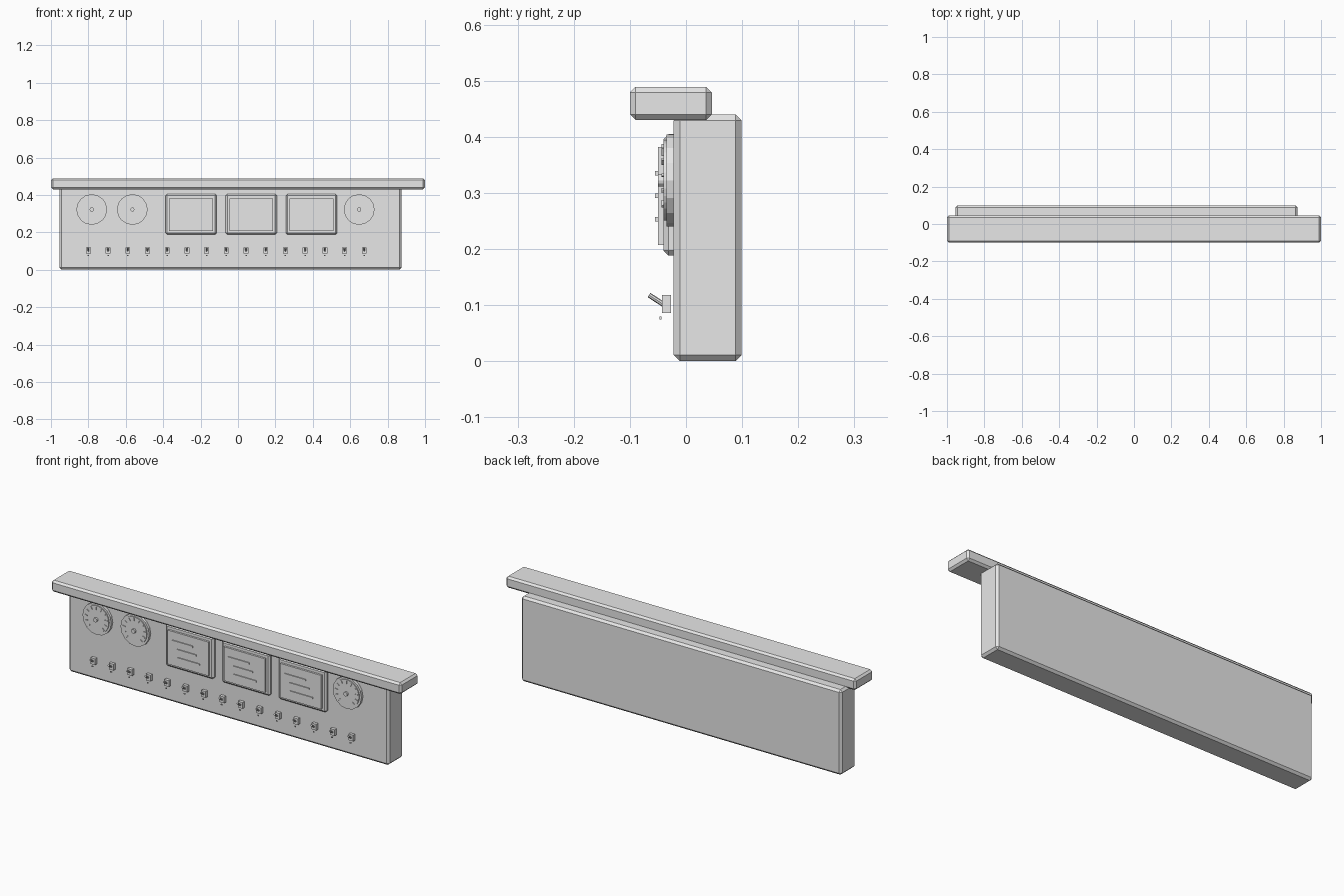
import bpy, bmesh, math
from mathutils import Matrix, Vector

if "Cube" in bpy.data.objects:
    bpy.data.objects.remove(bpy.data.objects["Cube"])

grey = bpy.data.materials.new("plain_grey")
grey.diffuse_color = (0.8, 0.8, 0.8, 1)
grey.use_nodes = True
grey.node_tree.nodes["Principled BSDF"].inputs["Base Color"].default_value = grey.diffuse_color


def finish(name, bm):
    bmesh.ops.recalc_face_normals(bm, faces=bm.faces[:])
    me = bpy.data.meshes.new(name)
    bm.to_mesh(me)
    bm.free()
    me.materials.append(grey)
    ob = bpy.data.objects.new(name, me)
    bpy.context.collection.objects.link(ob)
    return ob


def box(name, x, y, z, bevel=0.0):
    """Box from (min, max) ranges, with an optional chamfer."""
    bm = bmesh.new()
    size = Vector((x[1] - x[0], y[1] - y[0], z[1] - z[0]))
    mid = Vector((sum(x) / 2, sum(y) / 2, sum(z) / 2))
    bmesh.ops.create_cube(bm, size=1, matrix=Matrix.Translation(mid) @ Matrix.Diagonal((*size, 1)))
    if bevel:
        bmesh.ops.bevel(bm, geom=bm.edges[:], offset=bevel, segments=1, affect='EDGES')
    return finish(name, bm)


def disc(name, x, z, y, r, sides):
    """Cylinder whose axis runs along y."""
    bm = bmesh.new()
    m = Matrix.Translation((x, sum(y) / 2, z)) @ Matrix.Rotation(math.pi / 2, 4, 'X')
    bmesh.ops.create_cone(bm, cap_ends=True, segments=sides, radius1=r, radius2=r,
                          depth=y[1] - y[0], matrix=m)
    return finish(name, bm)


# Main panel and overhanging hood
box("panel", (-0.955, 0.875), (-0.022, 0.099), (0, 0.44), 0.011)
box("glare_hood", (-1, 1), (-0.1, 0.046), (0.43, 0.489), 0.01)

# Round gauges: bezel, face, hub and tick marks
GZ = 0.322
for i, gx in enumerate((-0.782, -0.565, 0.648)):
    disc(f"gauge_bezel_{i}", gx, GZ, (-0.035, -0.018), 0.082, 16)
    disc(f"gauge_face_{i}", gx, GZ, (-0.04, -0.03), 0.071, 32)
    disc(f"gauge_hub_{i}", gx, GZ, (-0.05, -0.038), 0.011, 12)
    bm = bmesh.new()
    for k in range(11):
        a = math.radians(-135 + 27 * k)
        m = (Matrix.Translation((gx, -0.041, GZ)) @ Matrix.Rotation(a, 4, 'Y')
             @ Matrix.Translation((0, 0, 0.058)) @ Matrix.Diagonal((0.004, 0.005, 0.015, 1)))
        bmesh.ops.create_cube(bm, size=1, matrix=m)
    finish(f"gauge_ticks_{i}", bm)

# Display screens: chamfered frame, glass and three readout bars
for i, sx in enumerate((-0.251, 0.071, 0.393)):
    box(f"screen_frame_{i}", (sx - 0.137, sx + 0.137), (-0.04, -0.01), (0.188, 0.405), 0.009)
    box(f"screen_glass_{i}", (sx - 0.117, sx + 0.117), (-0.05, -0.038), (0.207, 0.382))
    for k, (z, x0, x1) in enumerate(((0.335, -0.09, 0.03), (0.295, -0.06, 0.05),
                                     (0.253, -0.06, 0.07))):
        box(f"screen_bar_{i}_{k}", (sx + x0, sx + x1), (-0.055, -0.049), (z - 0.004, z + 0.004))

# Row of toggle switches: base block, tilted lever and small marker
for i in range(15):
    tx = -0.8 + i * 1.475 / 14
    box(f"switch_base_{i}", (tx - 0.013, tx + 0.013), (-0.043, -0.027), (0.086, 0.118))
    bm = bmesh.new()
    a, b = Vector((tx, -0.04, 0.101)), Vector((tx, -0.066, 0.118))
    rot = (b - a).to_track_quat('Z', 'Y').to_matrix().to_4x4()
    bmesh.ops.create_cone(bm, cap_ends=True, segments=8, radius1=0.0045, radius2=0.0045,
                          depth=(b - a).length, matrix=Matrix.Translation((a + b) / 2) @ rot)
    finish(f"switch_lever_{i}", bm)
    box(f"switch_marker_{i}", (tx - 0.004, tx + 0.004), (-0.047, -0.044), (0.074, 0.08))
